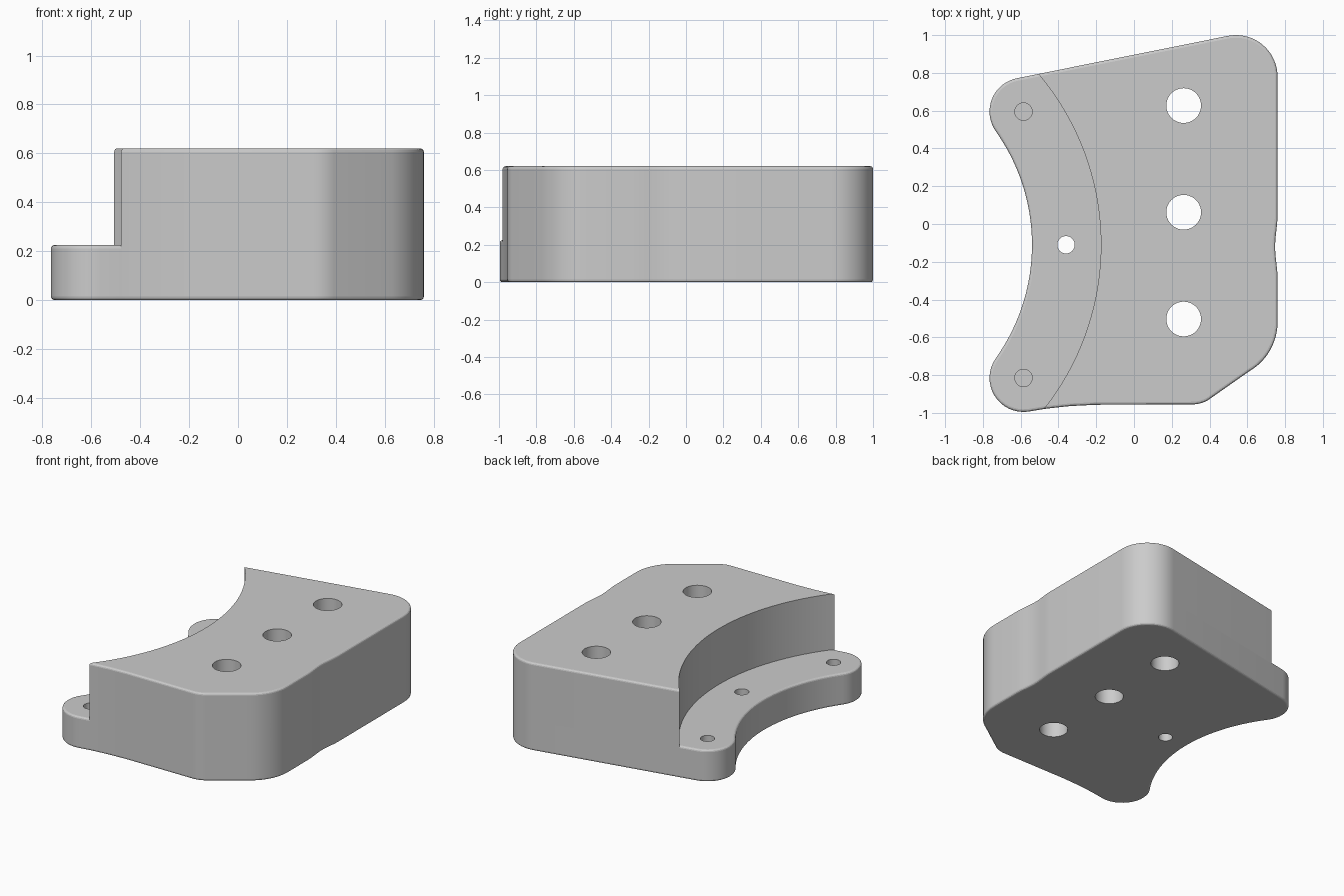
import bpy, bmesh
from math import sin, cos, radians, atan2, degrees
from mathutils import Vector

if "Cube" in bpy.data.objects:
    bpy.data.objects.remove(bpy.data.objects["Cube"])

HEIGHT, FLOOR, ROUND = 0.62, 0.225, 0.014
PIVOT = Vector((-1.575, -0.11))        # shared centre of the curved faces
LUG_R, MID_R, STEP_R = 0.18, 1.215, 1.40

grey = bpy.data.materials.new("plain grey")
grey.use_nodes = True
grey.diffuse_color = (0.6, 0.6, 0.6, 1)
grey.node_tree.nodes["Principled BSDF"].inputs["Base Color"].default_value = (0.6, 0.6, 0.6, 1)


def arc(center, r, a0, a1, n):
    angles = [radians(a0 + (a1 - a0) * i / n) for i in range(n + 1)]
    return [(center[0] + r * cos(a), center[1] + r * sin(a)) for a in angles]


def circle(center, r, n):
    return arc(center, r, 0, 360, n)[:-1]


def inset(points, d):
    """Move a counter-clockwise outline inwards by d."""
    if d == 0:
        return points
    pts = [Vector(p) for p in points]
    result = []
    for i, p in enumerate(pts):
        a = (p - pts[i - 1]).normalized()
        b = (pts[(i + 1) % len(pts)] - p).normalized()
        normal = Vector((-a.y - b.y, a.x + b.x)).normalized()
        result.append(p + normal * d / max(0.5, normal.dot(Vector((-a.y, a.x)))))
    return result


def solid(name, points, z0, z1, r=0.0):
    """Upright prism with its top and bottom rims rounded by r."""
    levels = [(0, z0), (0, z1)]
    if r:
        curve = [(r * (1 - sin(radians(t))), r * (1 - cos(radians(t)))) for t in (0, 30, 60)]
        curve.append((0, r))
        levels = [(d, z0 + h) for d, h in curve] + [(d, z1 - h) for d, h in reversed(curve)]
    bm = bmesh.new()
    rings = [[bm.verts.new((p[0], p[1], z)) for p in inset(points, d)] for d, z in levels]
    n = len(points)
    for low, high in zip(rings, rings[1:]):
        for i in range(n):
            j = (i + 1) % n
            bm.faces.new((low[i], low[j], high[j], high[i]))
    bm.faces.new(rings[0][::-1])
    bm.faces.new(rings[-1])
    mesh = bpy.data.meshes.new(name)
    bm.to_mesh(mesh)
    bm.free()
    mesh.materials.append(grey)
    ob = bpy.data.objects.new(name, mesh)
    bpy.context.collection.objects.link(ob)
    return ob


def combine(target, tool, operation):
    mod = target.modifiers.new("combine", 'BOOLEAN')
    mod.operation = operation
    mod.solver = 'EXACT'
    mod.object = tool
    with bpy.context.temp_override(object=target, active_object=target):
        bpy.ops.object.modifier_apply(modifier=mod.name)
    bpy.data.objects.remove(tool)


# Lug centres
back_lug = Vector((-0.585, 0.595))
front_lug = Vector((-0.585, -0.815))
back_angle = degrees(atan2(*(back_lug - PIVOT).yx))
front_angle = degrees(atan2(*(front_lug - PIVOT).yx))

# Outline, counter-clockwise from the front lug
outline = arc(front_lug, LUG_R, 180 + front_angle, 277, 16)
outline += [(-0.46, -0.977), (-0.34, -0.964), (-0.2, -0.957)]
outline += arc((0.31, -0.795), 0.16, -90, -59, 5)
outline += arc((0.46, -0.52), 0.30, -60, 0, 12)
# Shallow hollow in the right-hand side
outline += [(0.76 - 0.013 * sin(radians(180 * i / 10)) ** 2, -0.29 + 0.034 * i)
            for i in range(11)]
outline += arc((0.54, 0.78), 0.22, 0, 101.4, 18)
outline += arc(back_lug, LUG_R, 101.4, 180 + back_angle, 18)
outline += arc(PIVOT, MID_R - LUG_R, back_angle, front_angle, 40)[1:-1]

# Tall body with its curved face, joined to the low flange
block = solid("mounting_block", outline, 0, HEIGHT, ROUND)
combine(block, solid("step_cutter", circle(PIVOT, STEP_R, 160), -1, 1), 'DIFFERENCE')
combine(block, solid("flange", outline, 0, FLOOR, ROUND), 'UNION')

# Through holes of the body, flange hole and two blind lug holes
holes = [((0.263, y), 0.092, -0.2) for y in (0.627, 0.062, -0.503)]
holes += [((PIVOT.x + MID_R, PIVOT.y), 0.046, -0.2),
          (back_lug, 0.046, 0.06), (front_lug, 0.046, 0.06)]
for center, r, z in holes:
    combine(block, solid("hole_cutter", circle(center, r, 40), z, 1), 'DIFFERENCE')

bpy.context.view_layer.objects.active = block
block.select_set(True)
bpy.ops.object.shade_smooth_by_angle(angle=radians(12))
